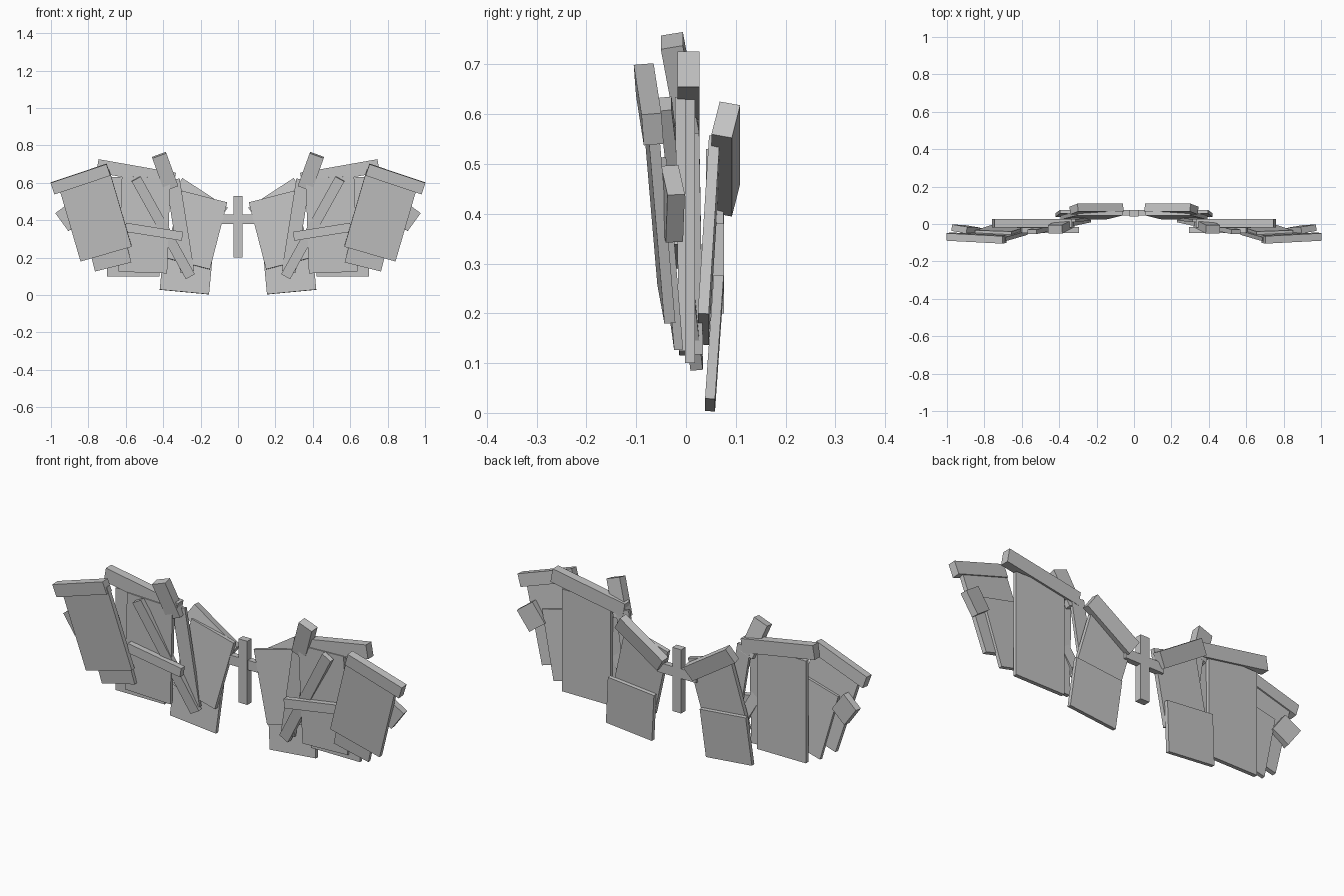
import bpy
import bmesh
from math import radians
from mathutils import Euler, Matrix, Vector

if "Cube" in bpy.data.objects:
    bpy.data.objects.remove(bpy.data.objects["Cube"], do_unlink=True)

grey = bpy.data.materials.new("plain grey")
grey.use_nodes = True
grey.diffuse_color = (0.55, 0.55, 0.55, 1)
grey.node_tree.nodes["Principled BSDF"].inputs["Base Color"].default_value = (0.55, 0.55, 0.55, 1)


def block(name, centre, size, spin=0, tilt=0, yaw=0, mirrored=True):
    """Box turned by spin in the front plane, tilt about its width, yaw about z."""
    turn = Euler((radians(tilt), radians(-spin), radians(yaw))).to_matrix().to_4x4()
    place = Matrix.Translation(Vector(centre)) @ turn @ Matrix.Diagonal((*size, 1))
    bm = bmesh.new()
    bmesh.ops.create_cube(bm, size=1, matrix=place)
    mesh = bpy.data.meshes.new(name)
    bm.to_mesh(mesh)
    bm.free()
    mesh.materials.append(grey)
    obj = bpy.data.objects.new(name, mesh)
    bpy.context.collection.objects.link(obj)
    if mirrored:
        obj.modifiers.new("other wing", "MIRROR").use_axis[0] = True
    return obj


# Central cross
block("centre_post", (0, 0.058, 0.365), (0.05, 0.036, 0.33), mirrored=False)
block("centre_crossbar", (0, 0.06, 0.405), (0.22, 0.03, 0.05), mirrored=False)

# Inner wing section
block("inner_beam", (0.20, 0.08, 0.51), (0.29, 0.042, 0.08), spin=33, tilt=-12)
block("inner_upper_panel", (0.225, 0.046, 0.347), (0.25, 0.022, 0.37), spin=14.5, tilt=-3.5)
block("inner_lower_panel", (0.275, 0.057, 0.14), (0.265, 0.02, 0.25), spin=5.4, tilt=-4)
block("inner_slat", (0.31, 0.022, 0.37), (0.075, 0.016, 0.5), spin=-9, tilt=1)

# Middle wing section
block("middle_beam", (0.545, 0.005, 0.654), (0.42, 0.045, 0.072), spin=10)
block("middle_back_panel", (0.56, 0.008, 0.365), (0.28, 0.02, 0.53))
block("middle_front_panel", (0.50, -0.008, 0.375), (0.26, 0.02, 0.51), spin=2, tilt=1)
block("diagonal_brace", (0.40, -0.01, 0.36), (0.055, 0.025, 0.6), spin=-29, tilt=6)
block("cross_brace", (0.45, -0.032, 0.338), (0.31, 0.03, 0.048), spin=9)
block("top_stub", (0.39, -0.012, 0.66), (0.08, 0.045, 0.19), spin=-20, tilt=10)

# Outer wing section
block("outer_beam", (0.842, -0.075, 0.62), (0.316, 0.04, 0.065), spin=-18.5, tilt=5, yaw=3)
block("outer_panel", (0.765, -0.057, 0.425), (0.285, 0.022, 0.43), spin=-16, tilt=5.5, yaw=3)
block("outer_under_panel", (0.71, -0.032, 0.32), (0.20, 0.018, 0.35), spin=-14, tilt=5, yaw=2)
block("outer_knob", (0.90, -0.028, 0.42), (0.118, 0.035, 0.10), spin=54, tilt=5, yaw=3)
